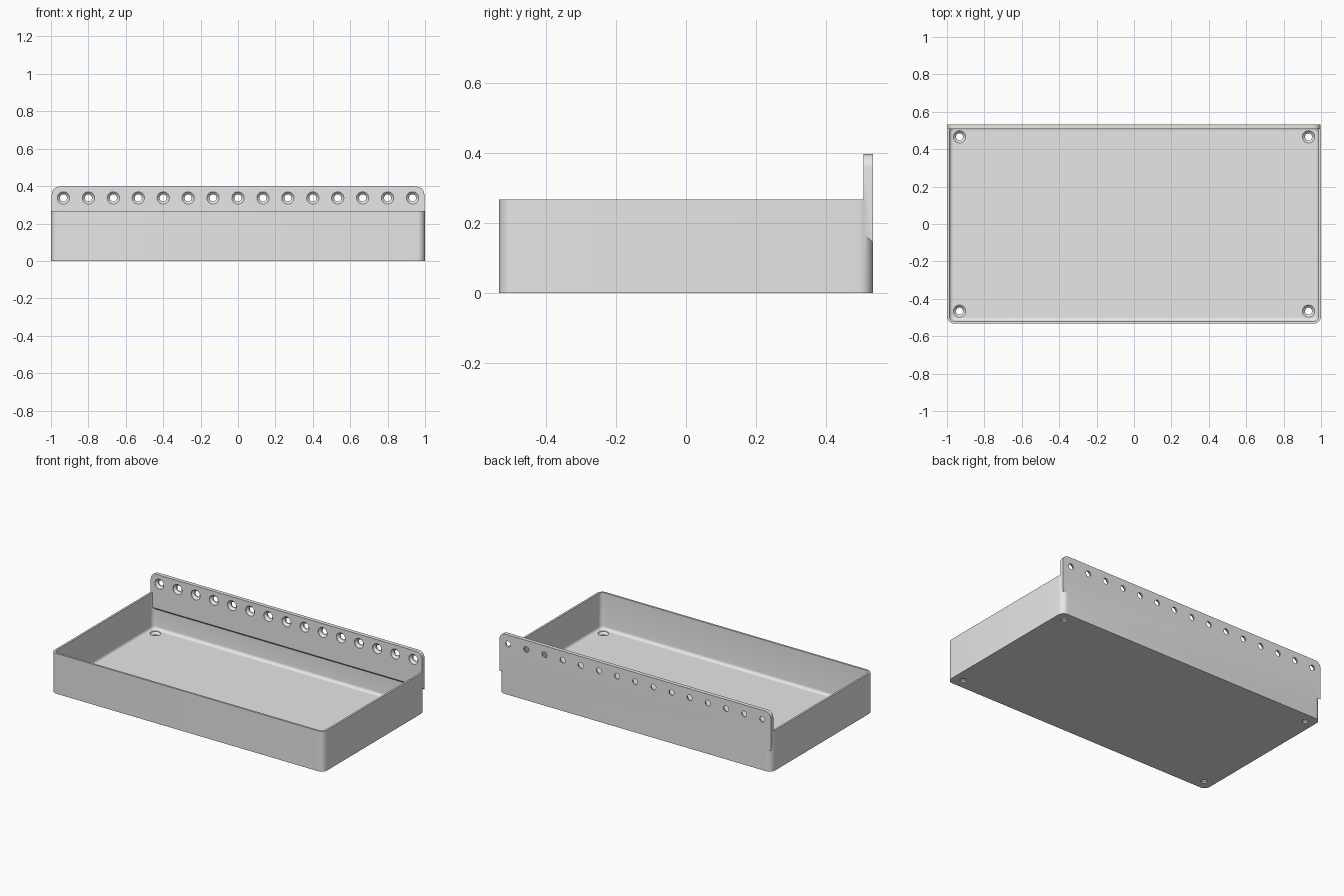
import bpy, bmesh
from math import sin, cos, pi

cube = bpy.data.objects.get("Cube")
if cube:
    bpy.data.objects.remove(cube, do_unlink=True)

# Overall sizes
HALF_X, HALF_Y, HEIGHT = 1.0, 0.533, 0.267
WALL, FLOOR, CORNER, FILLET = 0.013, 0.026, 0.04, 0.02
PLATE_FRONT, PLATE_TOP, PLATE_HALF = 0.507, 0.397, 0.996
HOLE, HEAD = 0.019, 0.033

grey = bpy.data.materials.new("light grey")
grey.use_nodes = True
grey.diffuse_color = (0.8, 0.8, 0.8, 1)
grey.node_tree.nodes["Principled BSDF"].inputs["Base Color"].default_value = (0.8, 0.8, 0.8, 1)


def arc(cx, cy, r, start, steps=8):
    """Quarter circle of points, anticlockwise from a start angle."""
    return [(cx + r * cos(start + pi / 2 * i / steps),
             cy + r * sin(start + pi / 2 * i / steps)) for i in range(steps + 1)]


def rounded_ring(inset, z):
    """Rounded rectangle ring of the tray, moved inwards by an inset."""
    r = max(CORNER - inset, 0.004)
    x, y = HALF_X - inset - r, HALF_Y - inset - r
    corners = [(x, y), (-x, y), (-x, -y), (x, -y)]
    return [(px, py, z) for i, (cx, cy) in enumerate(corners)
            for px, py in arc(cx, cy, r, i * pi / 2)]


def loft(bm, rings):
    """Skin consecutive rings and cap both ends."""
    loops = [[bm.verts.new(p) for p in ring] for ring in rings]
    n = len(loops[0])
    for a, b in zip(loops, loops[1:]):
        for i in range(n):
            j = (i + 1) % n
            bm.faces.new((a[i], a[j], b[j], b[i]))
    bm.faces.new(loops[0][::-1])
    bm.faces.new(loops[-1])


def make_object(name, parts):
    bm = bmesh.new()
    for rings in parts:
        loft(bm, rings)
    bmesh.ops.recalc_face_normals(bm, faces=bm.faces)
    mesh = bpy.data.meshes.new(name)
    bm.to_mesh(mesh)
    bm.free()
    mesh.materials.append(grey)
    obj = bpy.data.objects.new(name, mesh)
    bpy.context.collection.objects.link(obj)
    return obj


def combine(target, tool, operation):
    """Apply a boolean and discard the tool."""
    bpy.context.view_layer.objects.active = target
    mod = target.modifiers.new(tool.name, "BOOLEAN")
    mod.object, mod.operation, mod.solver = tool, operation, "EXACT"
    bpy.ops.object.modifier_apply(modifier=mod.name)
    bpy.data.objects.remove(tool, do_unlink=True)


def screw_cutter(place):
    """Countersunk hole; place maps (u, v, depth below the face) to space."""
    stages = [(HEAD, -0.01), (HEAD, 0.003), (HOLE, 0.017), (HOLE, 0.05)]
    return [[place(r * cos(a * pi / 12), r * sin(a * pi / 12), d) for a in range(24)]
            for r, d in stages]


# Tray: outer wall, rim, inner wall, rounded floor edge
rings = [rounded_ring(0, 0), rounded_ring(0, HEIGHT), rounded_ring(WALL, HEIGHT)]
for i in range(6):
    t = pi / 2 * i / 5
    rings.append(rounded_ring(WALL + FILLET * (1 - cos(t)), FLOOR + FILLET * (1 - sin(t))))
tray = make_object("tray", [rings])


# Back mounting plate with rounded top corners and a sloped underside
def plate_ring(y, bottom):
    r = 0.04
    x, z = PLATE_HALF - r, PLATE_TOP - r
    outline = arc(x, z, r, 0) + arc(-x, z, r, pi / 2)
    outline += [(-PLATE_HALF, bottom), (PLATE_HALF, bottom)]
    return [(px, y, pz) for px, pz in outline]


plate = make_object("mounting_plate", [[plate_ring(PLATE_FRONT, 0.17), plate_ring(HALF_Y, 0.144)]])
combine(tray, plate, "UNION")

# Countersunk holes in the floor corners and along the plate
floor_holes = [screw_cutter(lambda u, v, d, x=x, y=y: (x + u, y + v, FLOOR - d))
               for x in (-0.933, 0.933) for y in (-0.466, 0.466)]
plate_holes = [screw_cutter(lambda u, v, d, x=(i - 7) * 0.1333: (x + u, PLATE_FRONT + d, 0.337 + v))
               for i in range(15)]
combine(tray, make_object("hole_cutter", floor_holes + plate_holes), "DIFFERENCE")

# Smooth the rounded corners, keep the edges sharp
bpy.ops.object.select_all(action="DESELECT")
tray.select_set(True)
bpy.context.view_layer.objects.active = tray
bpy.ops.object.shade_smooth_by_angle(angle=pi / 6)
